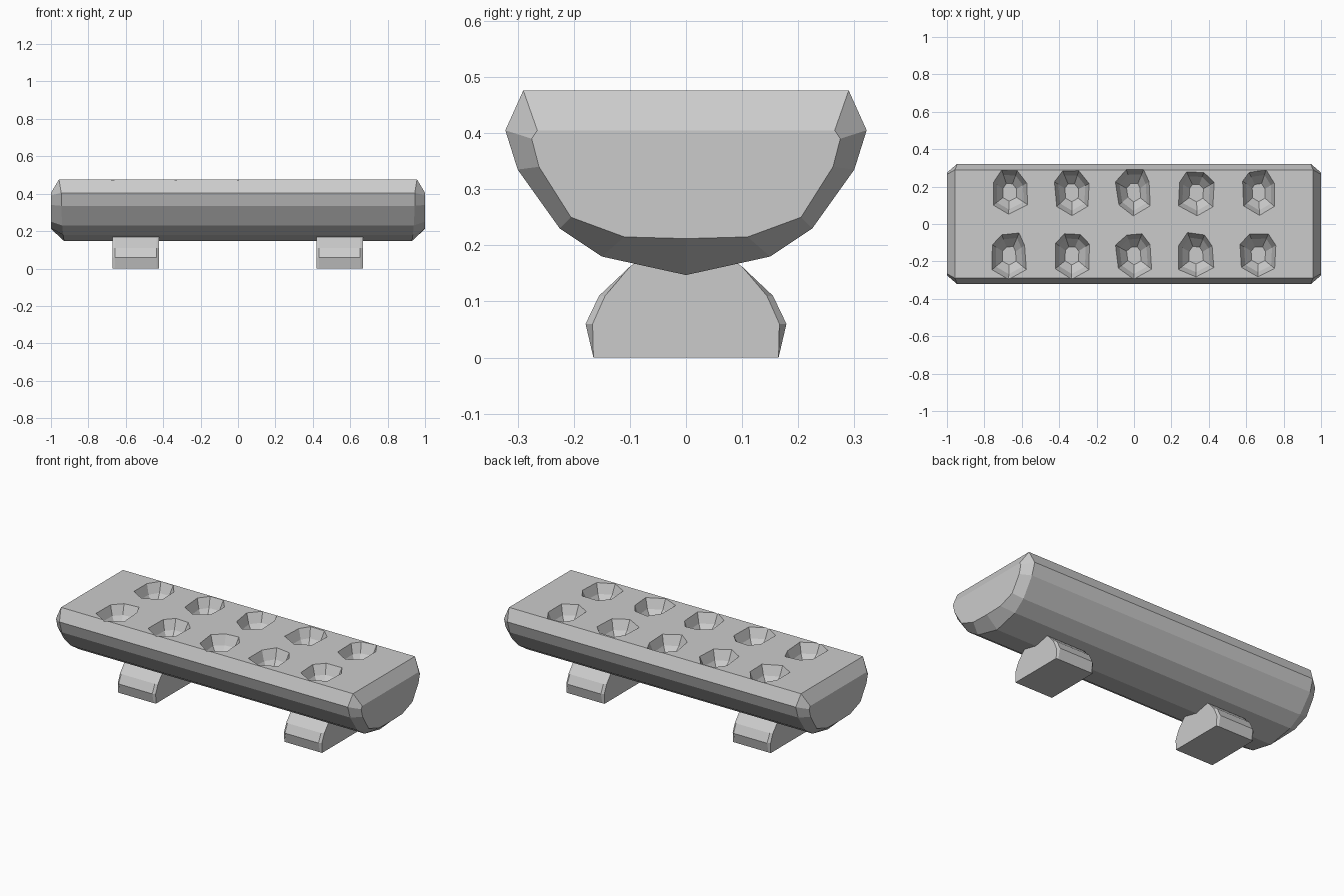
import bpy, bmesh, random

random.seed(4)
if "Cube" in bpy.data.objects:
    bpy.data.objects.remove(bpy.data.objects["Cube"])

grey = bpy.data.materials.new("stone grey")
grey.use_nodes = True
grey.diffuse_color = (0.6, 0.6, 0.6, 1)
grey.node_tree.nodes["Principled BSDF"].inputs["Base Color"].default_value = (0.6, 0.6, 0.6, 1)


def loft(bm, rings):
    """Skin matching rings of points and close both ends."""
    loops = [[bm.verts.new(p) for p in ring] for ring in rings]
    n = len(loops[0])
    for a, b in zip(loops, loops[1:]):
        for i in range(n):
            j = (i + 1) % n
            bm.faces.new((a[i], a[j], b[j], b[i]))
    bm.faces.new(loops[0][::-1])
    bm.faces.new(loops[-1])


def finish(bm, name):
    bmesh.ops.recalc_face_normals(bm, faces=bm.faces)
    mesh = bpy.data.meshes.new(name)
    bm.to_mesh(mesh)
    bm.free()
    mesh.materials.append(grey)
    obj = bpy.data.objects.new(name, mesh)
    bpy.context.collection.objects.link(obj)
    return obj


def mirrored(half):
    """Complete a (x, y, z) half section across y = 0."""
    return half + [(x, -y, z) for x, y, z in reversed(half) if y > 0]


def flip(ring):
    return [(-x, y, z) for x, y, z in ring]


# Trough shaped body with chamfered ends
section = mirrored([(0.957, 0.29, 0.476), (0.945, 0.322, 0.405), (0.945, 0.30, 0.335),
                    (0.94, 0.225, 0.23), (0.935, 0.15, 0.18), (0.93, 0, 0.147)])
cap = mirrored([(1, 0.265, 0.405), (1, 0.275, 0.39), (1, 0.262, 0.34),
                (1, 0.205, 0.25), (1, 0.11, 0.215), (1, 0, 0.212)])
bm = bmesh.new()
loft(bm, [flip(cap), flip(section), section, cap])
body = finish(bm, "body")

# Two rows of faceted cups cut into the top
rim = [(0, -0.122), (0.092, -0.07), (0.088, 0.055), (0.045, 0.115),
       (-0.045, 0.115), (-0.092, 0.06), (-0.088, -0.07)]
levels = [(1.1, 0.50), (1, 0.476), (0.78, 0.42), (0.4, 0.375)]
bm = bmesh.new()
for column in range(-2, 3):
    for row in (-1, 1):
        outline = [(x + random.uniform(-0.008, 0.008), y + random.uniform(-0.008, 0.008))
                   for x, y in rim]
        loft(bm, [[(column * 0.333 + s * x, row * 0.168 + s * y, z) for x, y in outline]
                  for s, z in levels])
cutter = finish(bm, "cup_cutter")
cutter.hide_render = True
cut = body.modifiers.new("cups", "BOOLEAN")
cut.operation = "DIFFERENCE"
cut.solver = "EXACT"
cut.object = cutter
bpy.context.view_layer.objects.active = body
bpy.ops.object.modifier_apply(modifier=cut.name)
bpy.data.objects.remove(cutter)

# Two rounded feet
profile = mirrored([(0, 0.165, 0), (0, 0.179, 0.06), (0, 0.155, 0.11),
                    (0, 0.1, 0.162), (0, 0.06, 0.19)])
for name, centre in (("right_foot", -0.547), ("left_foot", 0.543)):
    bm = bmesh.new()
    loft(bm, [[(centre + dx, y * s if 0 < z < 0.15 else y, z) for _, y, z in profile]
              for dx, s in ((-0.124, 0.93), (-0.11, 1), (0.11, 1), (0.124, 0.93))])
    finish(bm, name)
